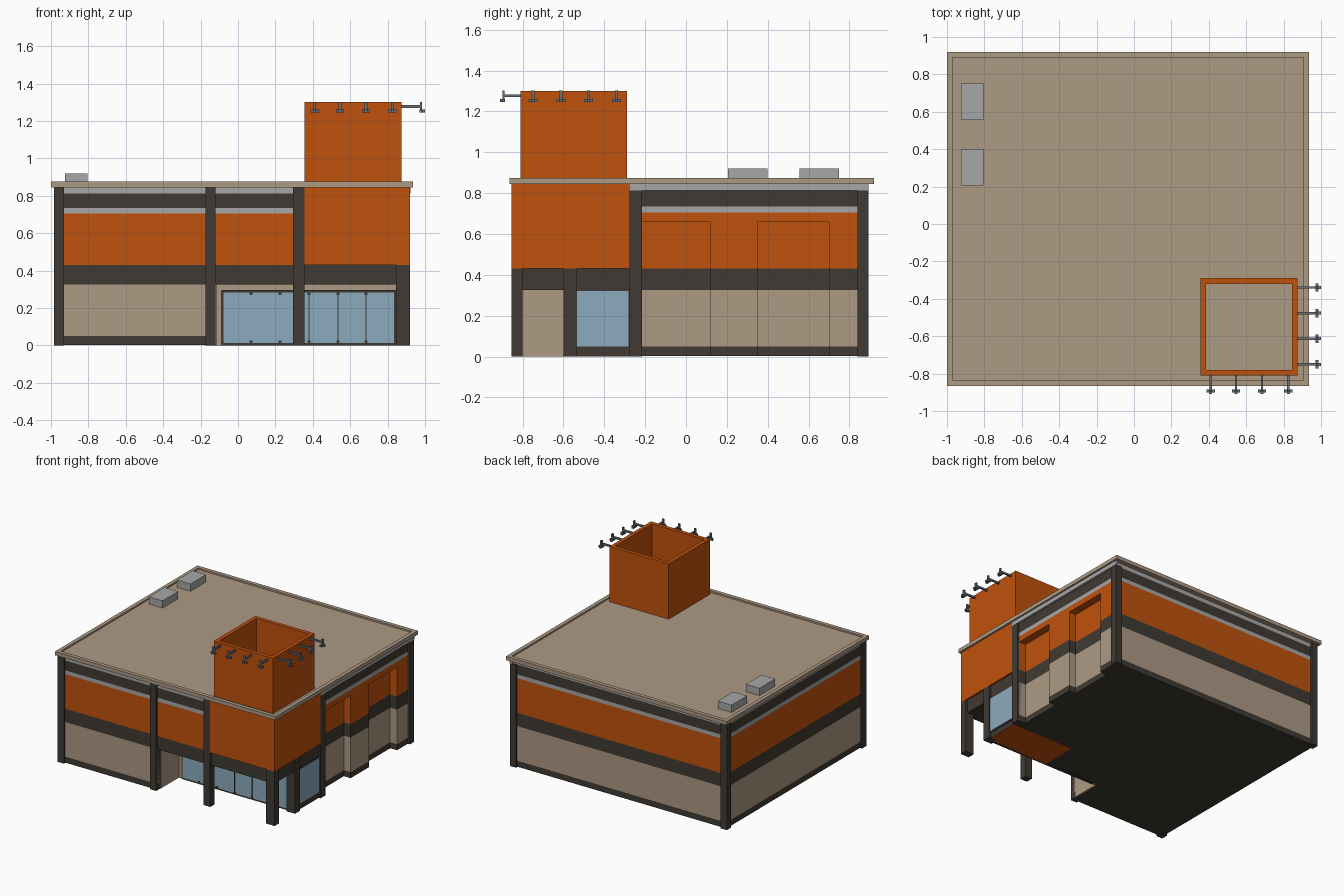
import bpy, bmesh

if "Cube" in bpy.data.objects:
    bpy.data.objects.remove(bpy.data.objects["Cube"], do_unlink=True)


def material(name, rgb):
    m = bpy.data.materials.new(name)
    m.use_nodes = True
    m.diffuse_color = (*rgb, 1)
    bsdf = next(n for n in m.node_tree.nodes if n.type == 'BSDF_PRINCIPLED')
    bsdf.inputs["Base Color"].default_value = (*rgb, 1)
    bsdf.inputs["Roughness"].default_value = 0.8
    return m


ORANGE = material("orange", (0.53, 0.084, 0.004))
TAN = material("tan", (0.42, 0.32, 0.23))
DARK = material("dark_brown", (0.051, 0.042, 0.033))
GLASS = material("window_blue", (0.26, 0.41, 0.51))
GREY = material("light_grey", (0.39, 0.39, 0.39))
METAL = material("lamp_grey", (0.14, 0.16, 0.18))


def finish(name, bm, mat):
    bmesh.ops.recalc_face_normals(bm, faces=bm.faces)
    mesh = bpy.data.meshes.new(name)
    bm.to_mesh(mesh)
    bm.free()
    mesh.materials.append(mat)
    ob = bpy.data.objects.new(name, mesh)
    bpy.context.collection.objects.link(ob)
    return ob


def prism(name, pts, z0, z1, mat):
    """Extrude a plan outline between two heights."""
    bm = bmesh.new()
    face = bm.faces.new([bm.verts.new((x, y, z0)) for x, y in pts])
    new = bmesh.ops.extrude_face_region(bm, geom=[face])["geom"]
    bmesh.ops.translate(bm, vec=(0, 0, z1 - z0),
                        verts=[v for v in new if isinstance(v, bmesh.types.BMVert)])
    return finish(name, bm, mat)


def rect(x0, x1, y0, y1):
    return [(x0, y0), (x1, y0), (x1, y1), (x0, y1)]


def box(name, x0, x1, y0, y1, z0, z1, mat):
    return prism(name, rect(x0, x1, y0, y1), z0, z1, mat)


def ring(name, x0, x1, y0, y1, t, z0, z1, mat):
    """Hollow rectangular shell with wall thickness t."""
    bm = bmesh.new()
    loops = []
    for inset, z in ((0, z0), (0, z1), (t, z1), (t, z0)):
        pts = rect(x0 + inset, x1 - inset, y0 + inset, y1 - inset)
        loops.append([bm.verts.new((x, y, z)) for x, y in pts])
    for a, b in zip(loops, loops[1:] + loops[:1]):
        for i in range(4):
            j = (i + 1) % 4
            bm.faces.new((a[i], a[j], b[j], b[i]))
    return finish(name, bm, mat)


# Plan outlines: wall faces sit slightly behind the columns
L, R, F, B = -0.97, 0.905, -0.84, 0.88
PORCH_X, PORCH_Y, NICHE = -0.12, -0.57, 0.06
right_niches = []
for y0, y1 in ((-0.215, 0.12), (0.35, 0.70)):
    right_niches += [(R, y0), (R - NICHE, y0), (R - NICHE, y1), (R, y1)]
full = rect(L, R, F, B)
niched = [(L, F), (R, F)] + right_niches + [(R, B), (L, B)]
ground = [(L, F), (PORCH_X, F), (PORCH_X, PORCH_Y), (R, PORCH_Y)] + right_niches + [(R, B), (L, B)]

# Stacked wall bands
for name, plan, z0, z1, mat in (
        ("base_band", ground, 0.003, 0.05, DARK),
        ("lower_wall", ground, 0.05, 0.325, TAN),
        ("middle_band", niched, 0.325, 0.43, DARK),
        ("upper_wall", niched, 0.43, 0.66, ORANGE),
        ("upper_wall_top", full, 0.66, 0.705, ORANGE),
        ("grey_stripe", full, 0.705, 0.735, GREY),
        ("dark_fascia", full, 0.735, 0.813, DARK),
        ("grey_fascia", full, 0.813, 0.845, GREY)):
    prism(name, plan, z0, z1, mat)

# Columns
for name, x0, x1, y0, y1, top in (
        ("front_right_column", -0.985, -0.93, -0.855, -0.80, 0.845),
        ("front_middle_column", -0.175, -0.12, -0.855, -0.80, 0.845),
        ("porch_column", 0.295, 0.355, -0.855, -0.80, 0.845),
        ("porch_corner_column", 0.845, 0.92, -0.855, -0.80, 0.43),
        ("window_corner_column", 0.845, 0.92, -0.60, -0.535, 0.43),
        ("side_column", 0.86, 0.92, -0.28, -0.215, 0.812),
        ("back_left_column", 0.865, 0.92, 0.84, 0.895, 0.812),
        ("back_right_column", -0.985, -0.93, 0.84, 0.895, 0.845)):
    box(name, x0, x1, y0, y1, 0, top, DARK)
box("side_top_strip", 0.90, 0.922, -0.275, 0.895, 0.812, 0.845, GREY)

# Orange corner block, hollow tower and the floor patch under them
box("corner_block", 0.355, 0.92, -0.855, -0.275, 0.43, 0.846, ORANGE)
box("corner_floor", 0.355, R, PORCH_Y, -0.28, 0, 0.004, ORANGE)
ring("tower", 0.355, 0.875, -0.81, -0.29, 0.03, 0.85, 1.30, ORANGE)

# Roof slab with a raised rim
box("roof_deck", -0.98, 0.915, -0.845, 0.90, 0.845, 0.862, TAN)
ring("roof_rim", -1.0, 0.935, -0.865, 0.92, 0.03, 0.845, 0.875, TAN)
for i, y in enumerate((0.205, 0.555)):
    box(f"roof_unit_{i + 1}", -0.925, -0.805, y, y + 0.195, 0.86, 0.92, GREY)

# Porch lining
box("porch_side_wall", PORCH_X - 0.004, PORCH_X + 0.004, -0.80, PORCH_Y, 0, 0.325, TAN)
box("porch_back_strip", PORCH_X, -0.085, PORCH_Y - 0.005, PORCH_Y + 0.01, 0, 0.325, TAN)

# Front windows: frame, glass, thin mullions and small clips
box("window_frame", -0.09, 0.85, PORCH_Y - 0.012, PORCH_Y + 0.01, 0, 0.295, DARK)
box("window_glass", -0.078, 0.835, PORCH_Y - 0.016, PORCH_Y, 0.014, 0.283, GLASS)
for i, x in enumerate((0.07, 0.225, 0.38, 0.535, 0.685)):
    if i > 1:
        box(f"mullion_{i + 1}", x - 0.003, x + 0.003, PORCH_Y - 0.02, PORCH_Y, 0.01, 0.288, DARK)
    for part, z0, z1 in (("lower", 0.01, 0.026), ("upper", 0.27, 0.288)):
        box(f"{part}_clip_{i + 1}", x - 0.008, x + 0.008, PORCH_Y - 0.02, PORCH_Y, z0, z1, DARK)

# Side window
box("side_window_frame", R - 0.01, R + 0.004, -0.54, -0.275, 0.04, 0.33, DARK)
box("side_window_glass", R - 0.01, R + 0.008, -0.533, -0.282, 0.05, 0.322, GLASS)


# Sign lamps: arm, hanging bar and head, along two tower faces
def lamp(name, pos, side):
    def piece(part, out0, out1, half, z0, z1):
        if side == "front":
            box(f"{name}_{part}", pos - half, pos + half, -0.81 - out1, -0.81 - out0, z0, z1, METAL)
        else:
            box(f"{name}_{part}", 0.875 + out0, 0.875 + out1, pos - half, pos + half, z0, z1, METAL)
    k = 0.8 if side == "front" else 1.0
    piece("arm", -0.005, 0.10 * k, 0.006, 1.27, 1.284)
    piece("bar", 0.098 * k, 0.11 * k, 0.008, 1.25, 1.302)
    piece("head", 0.095 * k, 0.112 * k, 0.022, 1.246, 1.26)
    piece("nose", 0.105 * k, 0.125 * k, 0.008, 1.246, 1.26)


for i, x in enumerate((0.41, 0.545, 0.685, 0.825)):
    lamp(f"front_lamp_{i + 1}", x, "front")
for i, y in enumerate((-0.75, -0.613, -0.477, -0.34)):
    lamp(f"side_lamp_{i + 1}", y, "side")
